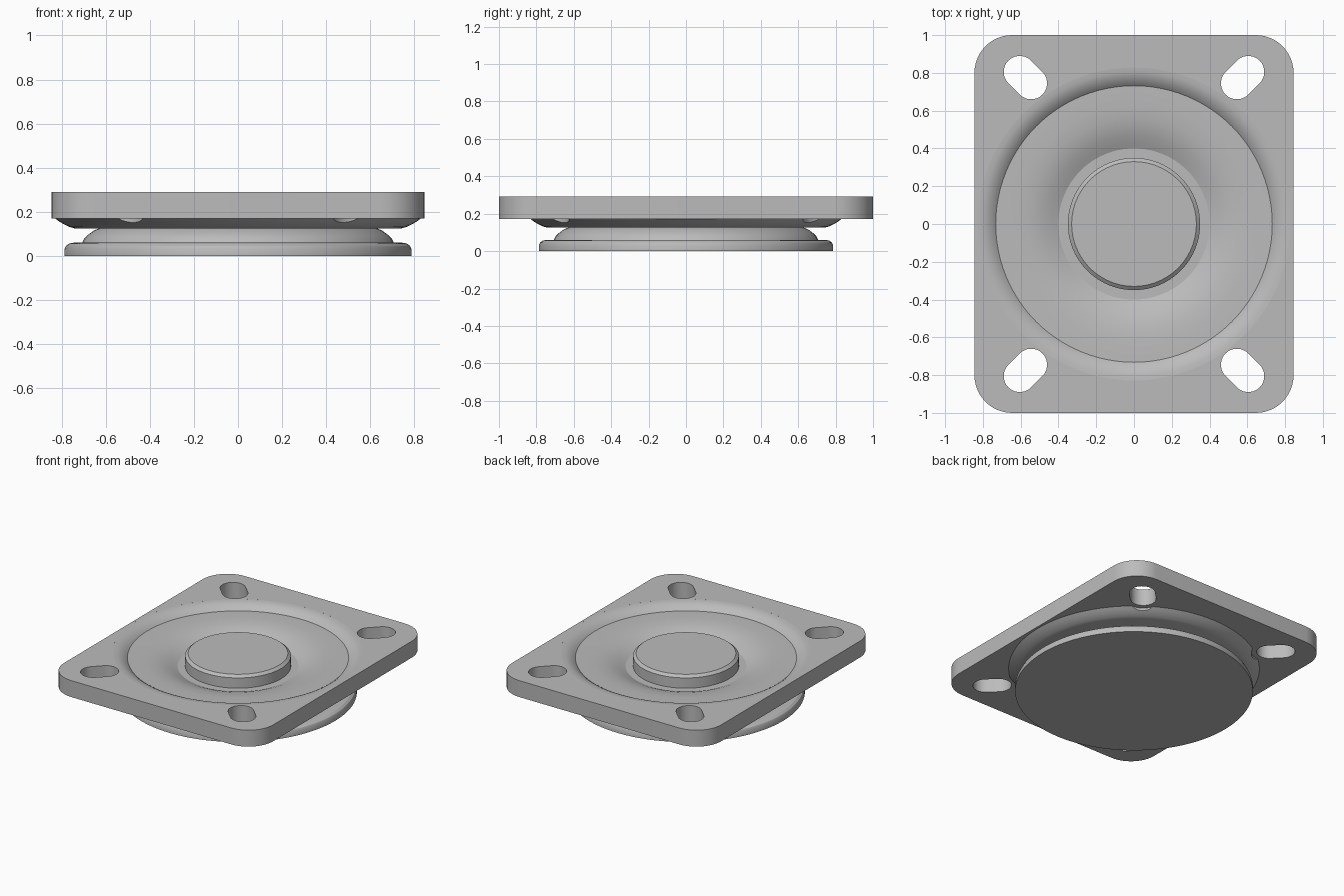
import bpy
import bmesh
from math import sin, cos, pi, atan2, radians

cube = bpy.data.objects.get("Cube")
if cube:
    bpy.data.objects.remove(cube, do_unlink=True)

grey = bpy.data.materials.new("steel grey")
grey.use_nodes = True
COLOUR = (0.5, 0.5, 0.5, 1)
grey.diffuse_color = COLOUR
grey.node_tree.nodes["Principled BSDF"].inputs["Base Color"].default_value = COLOUR

SLOT_IN, SLOT_OUT, SLOT_R = (0.545, 0.745), (0.605, 0.805), 0.085
CORNERS = [(sx, sy) for sx in (-1, 1) for sy in (-1, 1)]


def select(obj):
    bpy.ops.object.select_all(action="DESELECT")
    obj.select_set(True)
    bpy.context.view_layer.objects.active = obj


def smooth(obj, angle=25):
    select(obj)
    bpy.ops.object.shade_smooth_by_angle(angle=radians(angle))


def arc(cx, cy, r, start, end, steps):
    return [(cx + r * cos(start + (end - start) * i / steps),
             cy + r * sin(start + (end - start) * i / steps)) for i in range(steps + 1)]


def lathe(name, profile, segments=96):
    """Revolve an (r, z) profile that starts and ends on the axis."""
    bm = bmesh.new()
    verts = [bm.verts.new((r, 0, z)) for r, z in profile]
    edges = [bm.edges.new(pair) for pair in zip(verts, verts[1:])]
    bmesh.ops.spin(bm, geom=verts + edges, cent=(0, 0, 0), axis=(0, 0, 1),
                   angle=2 * pi, steps=segments)
    bmesh.ops.remove_doubles(bm, verts=bm.verts, dist=1e-5)
    bmesh.ops.recalc_face_normals(bm, faces=bm.faces)
    mesh = bpy.data.meshes.new(name)
    bm.to_mesh(mesh)
    bm.free()
    mesh.materials.append(grey)
    obj = bpy.data.objects.new(name, mesh)
    bpy.context.collection.objects.link(obj)
    return obj


# Mounting plate: rounded outline with a round opening and four diagonal slots
outline = []
for i, (sx, sy) in enumerate([(1, 1), (-1, 1), (-1, -1), (1, -1)]):
    outline += arc(sx * 0.645, sy * 0.8, 0.2, i * pi / 2, (i + 1) * pi / 2, 12)
loops = [outline, arc(0, 0, 0.829, 0, 2 * pi, 96)[:-1]]
for sx, sy in CORNERS:
    a = atan2(sy, sx)
    loops.append(arc(sx * SLOT_OUT[0], sy * SLOT_OUT[1], SLOT_R, a - pi / 2, a + pi / 2, 14)
                 + arc(sx * SLOT_IN[0], sy * SLOT_IN[1], SLOT_R, a + pi / 2, a + 3 * pi / 2, 14))
curve = bpy.data.curves.new("mounting_plate", "CURVE")
curve.dimensions = "2D"
curve.fill_mode = "BOTH"
curve.extrude = 0.06
for points in loops:
    spline = curve.splines.new("POLY")
    spline.points.add(len(points) - 1)
    for p, (x, y) in zip(spline.points, points):
        p.co = (x, y, 0, 1)
    spline.use_cyclic_u = True
curve.materials.append(grey)
plate = bpy.data.objects.new("mounting_plate", curve)
bpy.context.collection.objects.link(plate)
plate.location.z = 0.231
select(plate)
bpy.ops.object.convert(target="MESH")
plate = bpy.context.object
bm = bmesh.new()
bm.from_mesh(plate.data)
bmesh.ops.remove_doubles(bm, verts=bm.verts, dist=1e-5)
bmesh.ops.recalc_face_normals(bm, faces=bm.faces)
bm.to_mesh(plate.data)
bm.free()
smooth(plate)

# Pressed dish filling the opening, with a rounded rim below
dish = lathe("pressed_dish", [
    (0, 0.19), (0.4, 0.19), (0.43, 0.204), (0.47, 0.221), (0.51, 0.234), (0.56, 0.244),
    (0.63, 0.25), (0.732, 0.25), (0.745, 0.262), (0.765, 0.275), (0.785, 0.284),
    (0.805, 0.289), (0.83, 0.291),
    (0.83, 0.171), (0.81, 0.156), (0.79, 0.144), (0.765, 0.132), (0.74, 0.125), (0, 0.125)])

# Clearance scallops under the slots
for sx, sy in CORNERS:
    bpy.ops.mesh.primitive_cylinder_add(
        vertices=40, radius=0.12, depth=0.1,
        location=(sx * SLOT_IN[0], sy * SLOT_IN[1], 0.121))
    cutter = bpy.context.object
    cutter.name = "scallop_cutter"
    cutter.hide_render = True
    select(dish)
    mod = dish.modifiers.new("scallop", "BOOLEAN")
    mod.operation = "DIFFERENCE"
    mod.solver = "EXACT"
    mod.object = cutter
    bpy.ops.object.modifier_apply(modifier=mod.name)
    bpy.data.objects.remove(cutter, do_unlink=True)
smooth(dish)

# Swivel disc underneath, with a rolled edge and domed shoulder
smooth(lathe("swivel_disc", [
    (0, 0), (0.787, 0), (0.787, 0.03), (0.78, 0.046), (0.765, 0.057), (0.745, 0.06),
    (0.707, 0.06), (0.697, 0.08), (0.68, 0.096), (0.656, 0.114), (0.625, 0.128),
    (0.6, 0.135), (0, 0.135)]))

# Central pin with a chamfered top
smooth(lathe("centre_pin", [
    (0, 0.15), (0.35, 0.15), (0.35, 0.265), (0.33, 0.282), (0, 0.282)]))
